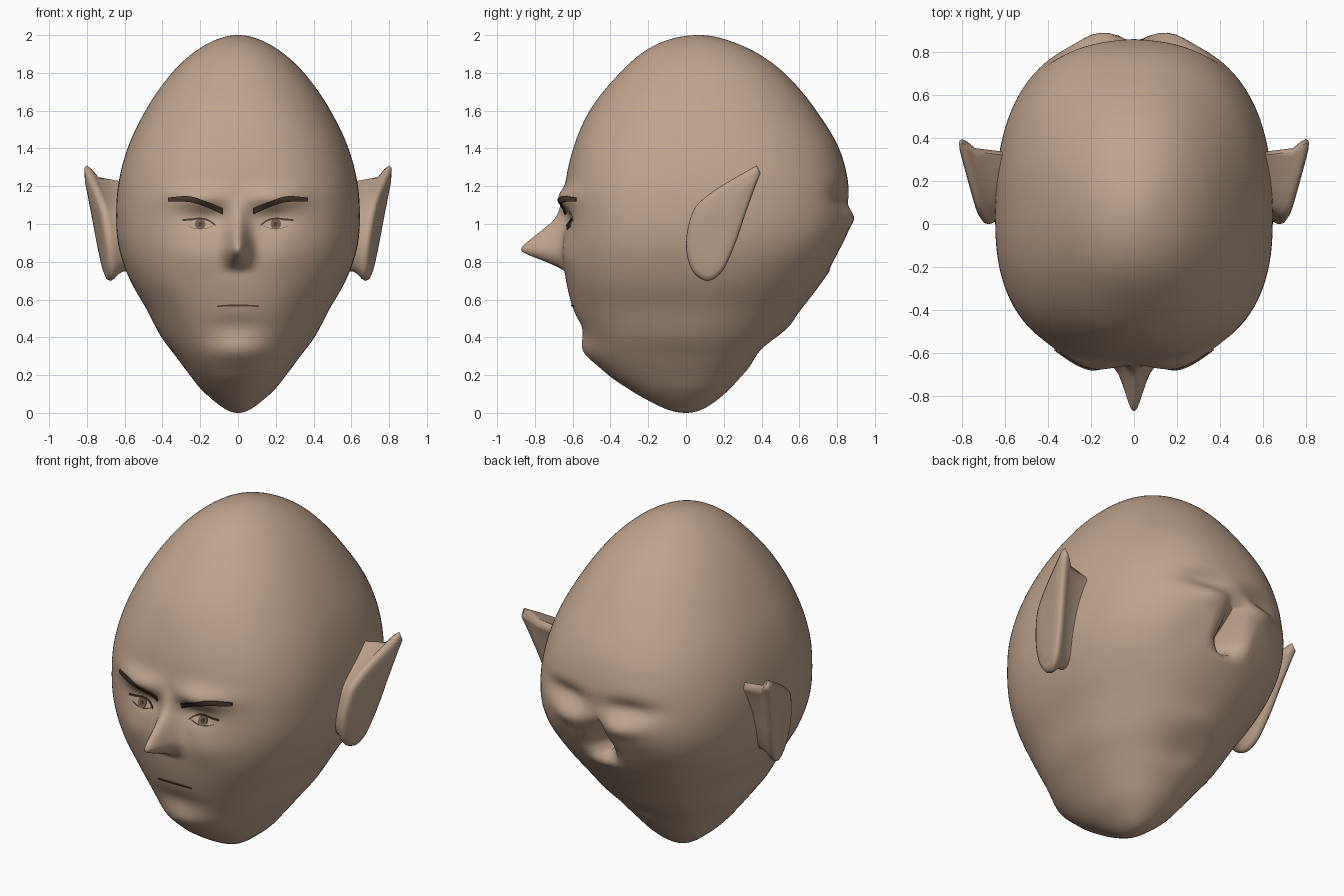
import bpy, bmesh, math

cube = bpy.data.objects.get("Cube")
if cube:
    bpy.data.objects.remove(cube, do_unlink=True)


def material(name, rgb):
    m = bpy.data.materials.new(name)
    m.use_nodes = True
    m.diffuse_color = (*rgb, 1)
    m.node_tree.nodes["Principled BSDF"].inputs["Base Color"].default_value = (*rgb, 1)
    return m


SKIN = material("skin", (.53, .37, .265))
DARK = material("dark hair", (.07, .045, .032))
IRIS = material("iris brown", (.17, .105, .075))
LIP = material("mouth brown", (.12, .065, .042))


def spline(keys, t):
    """Smooth curve through (t, value) keys."""
    k = 0
    while k < len(keys) - 2 and t > keys[k + 1][0]:
        k += 1

    def slope(i):
        a, b = keys[max(i - 1, 0)], keys[min(i + 1, len(keys) - 1)]
        return (b[1] - a[1]) / (b[0] - a[0])
    (t0, v0), (t1, v1) = keys[k], keys[k + 1]
    d = t1 - t0
    u = min(max((t - t0) / d, 0), 1)
    return ((1 + 2 * u) * (1 - u) ** 2 * v0 + u * u * (3 - 2 * u) * v1
            + d * (u * (1 - u) ** 2 * slope(k) + u * u * (u - 1) * slope(k + 1)))


# Head profile: height, half width, front y, back y
PROFILE = [
    (0, 0, 0, 0), (.05, .11, -.17, .14), (.13, .2, -.31, .235), (.2, .255, -.41, .3),
    (.3, .33, -.5, .395), (.4, .405, -.54, .485), (.55, .485, -.597, .61),
    (.7, .57, -.635, .725), (.85, .625, -.648, .825), (1, .645, -.645, .87),
    (1.2, .635, -.64, .862), (1.4, .585, -.597, .81), (1.6, .49, -.51, .69),
    (1.8, .35, -.35, .52), (1.9, .245, -.24, .385), (1.97, .13, -.11, .23), (2, 0, .07, .07)]


def polar(z):
    return math.acos(max(-1, min(1, 1 - z)))


CURVES = [[(polar(p[0]), p[c]) for p in PROFILE] for c in (1, 2, 3)]
NOSE = [(.75, 0), (.77, .03), (.81, .12), (.85, .215), (.875, .222),
        (.96, .125), (1.03, .05), (1.14, 0)]


def section(z):
    w, f, b = (spline(c, polar(z)) for c in CURVES)
    return w, f, b, .035 * z, 2.1 + .4 * math.exp(-((z - 1) / .5) ** 2)


def bell(x, z, cx, cz, sx, sz):
    return math.exp(-((x - cx) / sx) ** 2 - ((z - cz) / sz) ** 2)


def features(x, z):
    """Forward push of brow, cheeks, chin and nose; sockets go inward."""
    x = abs(x)
    d = .045 * bell(x, z, .2, 1.14, .15, .055) - .03 * bell(x, z, .17, 1.03, .1, .05)
    d += .018 * bell(x, z, .22, .84, .13, .1)
    d += .03 * bell(x, z, 0, .33, .15, .07) - .012 * bell(x, z, 0, .46, .14, .05)
    if .75 < z < 1.14:
        d += spline(NOSE, z) * math.exp(-(x / (.05 + .06 * (1 - z))) ** 2)
    return d


def face_y(x, z):
    w, f, b, cy, n = section(z)
    r = min(abs(x) / max(w, 1e-6), 1)
    return cy + (f - cy) * (1 - r ** n) ** (1 / n) - features(x, z)


def finish(name, bm, mat, angle=60):
    bmesh.ops.recalc_face_normals(bm, faces=bm.faces)
    me = bpy.data.meshes.new(name)
    bm.to_mesh(me)
    bm.free()
    me.materials.append(mat)
    ob = bpy.data.objects.new(name, me)
    bpy.context.collection.objects.link(ob)
    bpy.ops.object.select_all(action='DESELECT')
    ob.select_set(True)
    bpy.context.view_layer.objects.active = ob
    bpy.ops.object.shade_smooth_by_angle(angle=math.radians(angle))
    return ob


def loft(bm, rings, start=None, end=None):
    """Skin closed rings, closing either end with a point."""
    loops = [[bm.verts.new(p) for p in r] for r in rings]
    n = len(loops[0])
    for a, b in zip(loops, loops[1:]):
        for i in range(n):
            bm.faces.new((a[i], a[(i + 1) % n], b[(i + 1) % n], b[i]))
    for tip, ring in ((start, loops[0]), (end, loops[-1])):
        if tip:
            v = bm.verts.new(tip)
            for i in range(n):
                bm.faces.new((v, ring[i], ring[(i + 1) % n]))


# Head: stacked superellipse sections, denser around the face
ROWS, HALF = 150, 76
rings = []
for j in range(1, ROWS):
    z = 1 - math.cos(math.pi * j / ROWS)
    w, f, b, cy, n = section(z)
    ring = []
    for i in range(-HALF, HALF):
        a = math.pi * abs(i / HALF) ** 1.4
        x = math.copysign(w * abs(math.sin(a)) ** (2 / n), i)
        c = math.cos(a)
        y = face_y(x, z) if c > 0 else cy + (b - cy) * (-c) ** (2 / n) - features(x, z)
        ring.append((x, y, z))
    rings.append(ring)
bm = bmesh.new()
loft(bm, rings, (0, 0, 0), (0, .07, 2))
finish("head", bm, SKIN)

# Ears: pointed leaf outline (y, z), flaring away from the head
LEAF = [(.375, 1.31), (.26, 1.245), (.14, 1.17), (.05, 1.09), (.01, .98), (0, .87),
        (.025, .77), (.07, .715), (.125, .7), (.18, .735), (.22, .8), (.27, .92),
        (.31, 1.04), (.36, 1.18), (.395, 1.27)]
STEP = 4
outline = [tuple(spline([(k, p[c]) for k, p in enumerate(LEAF)], i / STEP) for c in (0, 1))
           for i in range((len(LEAF) - 1) * STEP + 1)]
MID = (.13, .92)


def flare(y, z):
    return .582 + .2 * y + .12 * z


def ear_ring(scale, lift, fixed=None):
    pts = []
    for y, z in outline:
        y, z = MID[0] + (y - MID[0]) * scale, MID[1] + (z - MID[1]) * scale
        pts.append((fixed or flare(y, z) + lift, y, z))
    return pts


for side, sign in (("left", 1), ("right", -1)):
    bm = bmesh.new()
    loft(bm, [ear_ring(.78, 0, .5), ear_ring(.78, 0, .61), ear_ring(.84, -.06),
              ear_ring(.95, -.035), ear_ring(1, -.015), ear_ring(.97, .002),
              ear_ring(.85, .01), ear_ring(.5, .013)],
         end=(flare(*MID) + .013, *MID))
    for v in bm.verts:
        v.co.x *= sign
    finish(side + "_ear", bm, SKIN)


def plate(name, low, high, x0, x1, mat, lift=.006, cols=20):
    """Thin painted strip lying on the face between two edge curves."""
    bm = bmesh.new()
    rows = []
    for i in range(cols + 1):
        x = x0 + (x1 - x0) * i / cols
        lo, hi = low(x), high(x)
        col = []
        for k in range(4):
            z = lo + (hi - lo) * k / 3
            col.append(bm.verts.new((x, face_y(x, z) - lift, z)))
        rows.append(col)
    for a, b in zip(rows, rows[1:]):
        for k in range(3):
            bm.faces.new((a[k], b[k], b[k + 1], a[k + 1]))
    bmesh.ops.recalc_face_normals(bm, faces=bm.faces)
    if sum(f.normal.y for f in bm.faces) > 0:
        bmesh.ops.reverse_faces(bm, faces=bm.faces)
    geo = bmesh.ops.extrude_face_region(bm, geom=bm.faces[:])["geom"]
    for v in geo:
        if isinstance(v, bmesh.types.BMVert):
            v.co.y += .008
    finish(name, bm, mat, 30)


BROW_LOW = [(.08, 1.05), (.17, 1.09), (.25, 1.115), (.37, 1.12)]
BROW_HIGH = [(.08, 1.085), (.17, 1.12), (.26, 1.147), (.37, 1.14)]
LID = [(.12, .995), (.155, 1.02), (.2, 1.03), (.25, 1.025), (.295, 1.022)]
EYE_X, EYE_Z = .2, 1.0


def disc(radius, sign):
    return lambda x: EYE_Z + sign * math.sqrt(max(radius ** 2 - (abs(x) - EYE_X) ** 2, 1e-7))


for side, s in (("left", 1), ("right", -1)):
    plate(side + "_eyebrow", lambda x: spline(BROW_LOW, abs(x)),
          lambda x: spline(BROW_HIGH, abs(x)), s * .08, s * .37, DARK, .009)
    plate(side + "_upper_lid", lambda x: spline(LID, abs(x)) - .006,
          lambda x: spline(LID, abs(x)) + .004, s * .12, s * .295, DARK)
    plate(side + "_lower_lid", lambda x: .972 + 4 * (abs(x) - EYE_X) ** 2,
          lambda x: .975 + 4 * (abs(x) - EYE_X) ** 2, s * .135, s * .265, IRIS, .004)
    plate(side + "_iris", disc(.028, -1), disc(.028, 1), s * .172, s * .228, IRIS, .005)
    plate(side + "_pupil", disc(.011, -1), disc(.011, 1), s * .189, s * .211, DARK, .007)

# Mouth line
plate("mouth", lambda x: .564 - .3 * x * x, lambda x: .574 - .5 * x * x, -.11, .11, LIP)
